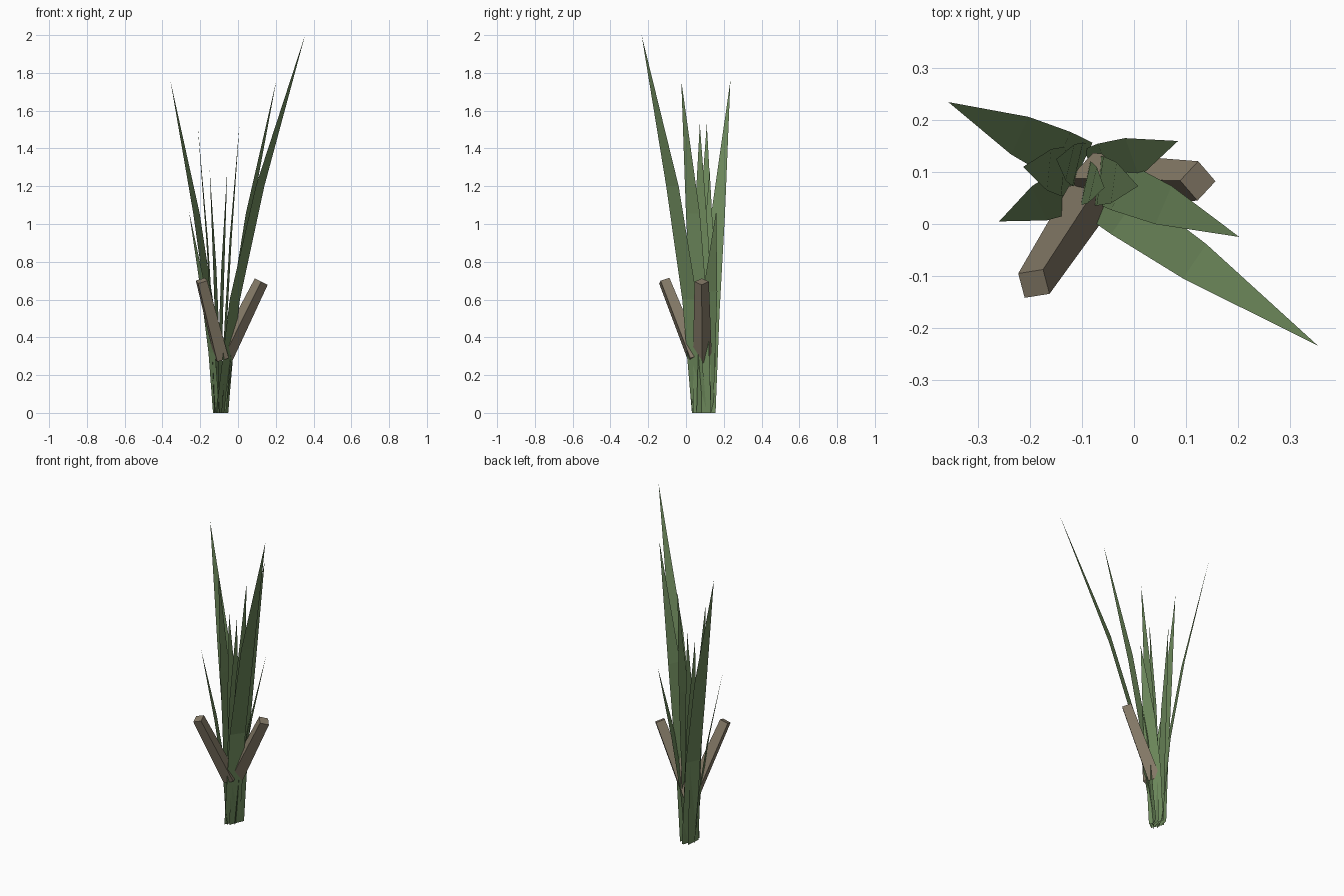
import bpy
from mathutils import Vector

if "Cube" in bpy.data.objects:
    bpy.data.objects.remove(bpy.data.objects["Cube"])


def material(name, color):
    m = bpy.data.materials.new(name)
    m.diffuse_color = (*color, 1)
    m.use_nodes = True
    m.node_tree.nodes["Principled BSDF"].inputs["Base Color"].default_value = m.diffuse_color
    return m


GREEN = material("leaf_green", (0.16, 0.26, 0.11))
BROWN = material("bark", (0.24, 0.20, 0.14))


def add_mesh(name, verts, faces, mat):
    me = bpy.data.meshes.new(name)
    me.from_pydata(verts, [], faces)
    me.materials.append(mat)
    ob = bpy.data.objects.new(name, me)
    bpy.context.collection.objects.link(ob)
    return ob


def blade(name, base, tip, height, scale=1.0):
    """Flat leaf bending outward from base to a pointed tip."""
    b, t = Vector((*base, 0)), Vector((*tip, 0))
    lean = t - b
    side = Vector((-lean.y, lean.x, 0)).normalized() * scale
    verts = []
    for f, half in ((0, 0.047), (0.3, 0.048), (0.6, 0.04)):
        c = b + lean * f ** 1.5 + Vector((0, 0, height * f))
        verts += [c - side * half, c + side * half]
    verts.append(t + Vector((0, 0, height)))
    add_mesh(name, verts, [(0, 1, 3, 2), (2, 3, 5, 4), (4, 5, 6)], GREEN)


def branch(name, start, end, r0, r1):
    """Tapered four-sided stub with one corner facing up."""
    a, b = Vector(start), Vector(end)
    axis = (b - a).normalized()
    side = axis.cross(Vector((0, 0, 1))).normalized()
    up = side.cross(axis)
    verts = [c + d * r for c, r in ((a, r0), (b, r1))
             for d in (side, up, -side, -up)]
    faces = [(i, (i + 1) % 4, (i + 1) % 4 + 4, i + 4) for i in range(4)]
    faces = [tuple(reversed(f)) for f in faces]
    add_mesh(name, verts, faces + [(0, 1, 2, 3), (7, 6, 5, 4)], BROWN)


# Leaf blades: base xy, tip xy, height, width scale
blades = [
    ((-0.09, 0.07), (0.355, -0.235), 2.00, 1.0),
    ((-0.10, 0.114), (-0.358, 0.235), 1.76, 1.0),
    ((-0.07, 0.09), (0.203, -0.025), 1.76, 1.0),
    ((-0.12, 0.10), (-0.214, 0.11), 1.53, 1.0),
    ((-0.08, 0.085), (0.008, 0.073), 1.53, 1.0),
    ((-0.10, 0.113), (-0.15, 0.125), 1.29, 0.9),
    ((-0.10, 0.08), (-0.057, 0.07), 1.29, 0.9),
    ((-0.115, 0.07), (-0.26, 0.005), 1.07, 0.9),
    ((-0.08, 0.10), (0.085, 0.16), 1.07, 1.0),
]
for i, args in enumerate(blades):
    blade(f"leaf_blade_{i + 1}", *args)

# Cut branch stubs
branch("left_branch", (-0.087, 0.048, 0.29), (-0.193, -0.115, 0.70), 0.046, 0.036)
branch("right_branch", (-0.08, 0.087, 0.285), (0.123, 0.083, 0.695), 0.05, 0.038)
